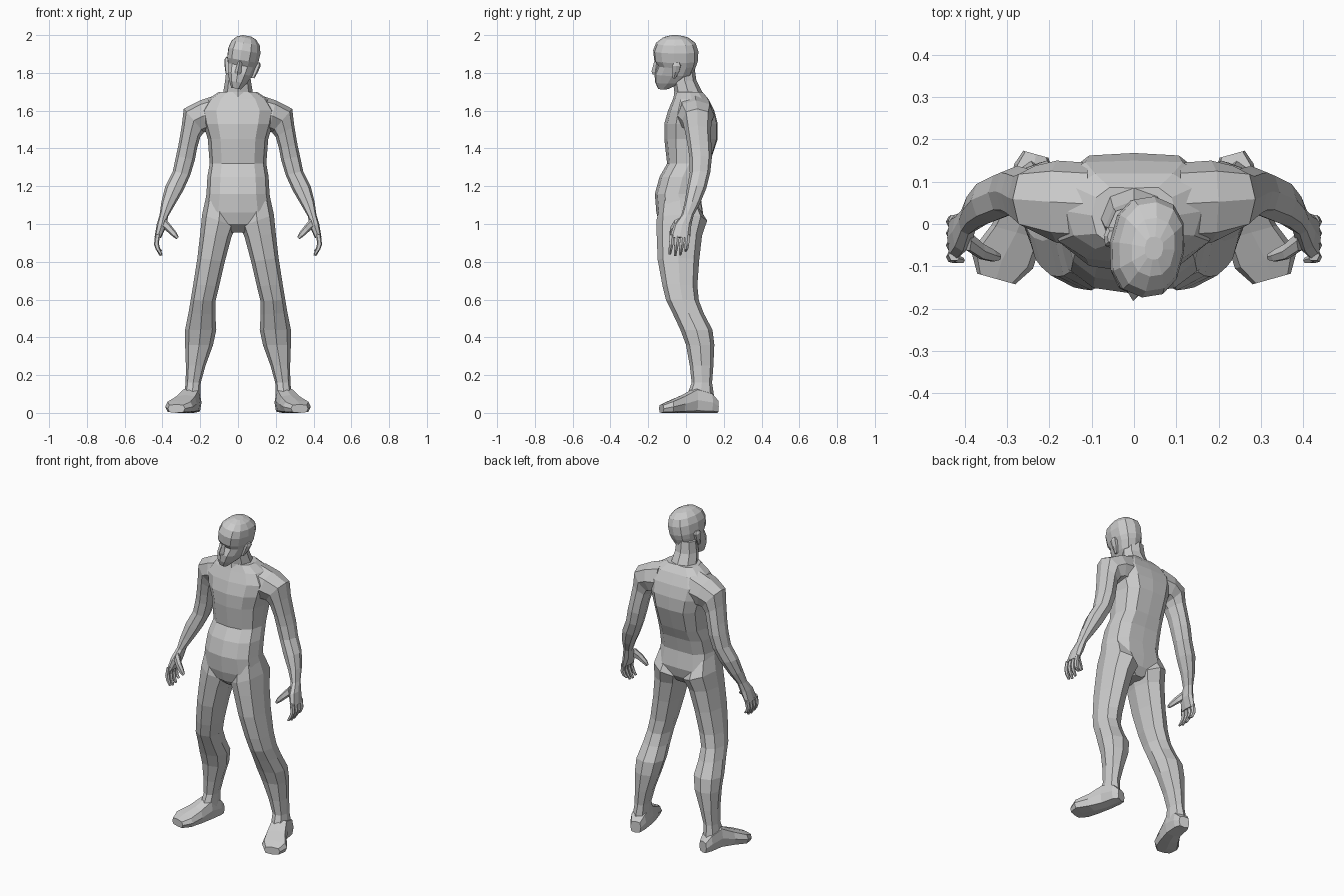
import bpy, bmesh
from math import cos, sin, pi, radians
from mathutils import Vector, Matrix


def ring(c, u, v, n, p):
    """Rounded-box cross-section around c with half-axes u and v."""
    pts = []
    for i in range(n):
        a = 2 * pi * i / n
        ca, sa = round(cos(a), 6), round(sin(a), 6)
        k = abs(ca) ** p * (1 if ca >= 0 else -1)
        m = abs(sa) ** p * (1 if sa >= 0 else -1)
        pts.append(c + u * k + v * m)
    return pts


def section(xa, za, xb, zb, y0, y1):
    """Section spanning two points of the front view and a depth range."""
    c = Vector(((xa + xb) / 2, (y0 + y1) / 2, (za + zb) / 2))
    u = Vector(((xa - xb) / 2, 0, (za - zb) / 2))
    return c, u, Vector((0, (y1 - y0) / 2, 0))


def level(z, w, y0, y1):
    return section(w, z, -w, z, y0, y1)


def loft(name, sections, n=8, p=0.85, mirror=False, groove=0.0):
    bm = bmesh.new()
    loops = [[bm.verts.new(q) for q in ring(*s, n, p)] for s in sections]
    for a, b in zip(loops, loops[1:]):
        for i in range(n):
            j = (i + 1) % n
            bm.faces.new((a[i], a[j], b[j], b[i]))
    bm.faces.new(loops[0])
    bm.faces.new(loops[-1])
    for lp in loops:                      # spine furrow
        lp[n // 4].co.y -= groove
    bmesh.ops.recalc_face_normals(bm, faces=bm.faces)
    me = bpy.data.meshes.new(name)
    bm.to_mesh(me)
    bm.free()
    ob = bpy.data.objects.new(name, me)
    bpy.context.collection.objects.link(ob)
    if mirror:
        ob.modifiers.new("Mirror", 'MIRROR')
    return ob


# Torso from crotch to neck base
loft("torso", [level(*s) for s in [
    (0.955, 0.04, -0.09, 0.05), (1.0, 0.14, -0.14, 0.085),
    (1.06, 0.183, -0.157, 0.10), (1.16, 0.167, -0.165, 0.085),
    (1.25, 0.162, -0.14, 0.105), (1.32, 0.15, -0.10, 0.135),
    (1.45, 0.16, -0.115, 0.178), (1.53, 0.185, -0.115, 0.178),
    (1.60, 0.20, -0.095, 0.16), (1.66, 0.16, -0.07, 0.13),
    (1.70, 0.10, -0.055, 0.095)]], n=12, p=0.8, groove=0.01)

# Neck
loft("neck", [level(*s) for s in [
    (1.64, 0.10, -0.07, 0.12), (1.70, 0.078, -0.062, 0.085),
    (1.76, 0.068, -0.07, 0.055), (1.83, 0.06, -0.06, 0.045)]], n=8, p=0.95)

# Legs
loft("leg", [section(*s) for s in [
    (0.17, 1.14, 0.02, 1.03, -0.14, 0.07),
    (0.19, 1.05, 0.012, 0.985, -0.157, 0.112),
    (0.20, 0.95, 0.035, 0.93, -0.155, 0.085),
    (0.215, 0.82, 0.07, 0.80, -0.15, 0.07),
    (0.237, 0.68, 0.10, 0.67, -0.125, 0.06),
    (0.25, 0.60, 0.12, 0.59, -0.105, 0.068),
    (0.262, 0.53, 0.12, 0.52, -0.07, 0.095),
    (0.28, 0.44, 0.115, 0.44, -0.03, 0.14),
    (0.28, 0.36, 0.132, 0.36, 0.0, 0.15),
    (0.276, 0.25, 0.172, 0.25, 0.02, 0.145),
    (0.277, 0.16, 0.197, 0.16, 0.03, 0.138),
    (0.288, 0.08, 0.20, 0.08, 0.0, 0.15)]], mirror=True)

# Feet: centre x, y, half width, height at each station
loft("foot", [(Vector((x, y, h / 2)), Vector((w, 0.28 * w, 0)), Vector((0, 0, h / 2)))
              for x, y, w, h in [
    (0.232, 0.165, 0.03, 0.07), (0.238, 0.13, 0.045, 0.11),
    (0.25, 0.05, 0.05, 0.135), (0.278, -0.02, 0.06, 0.095),
    (0.312, -0.085, 0.073, 0.065), (0.326, -0.13, 0.045, 0.045)]],
     p=0.55, mirror=True)

# Arms and palms
loft("arm", [section(*s) for s in [
    (0.11, 1.685, 0.11, 1.48, -0.05, 0.145),
    (0.20, 1.655, 0.165, 1.49, -0.045, 0.15),
    (0.287, 1.61, 0.18, 1.485, -0.02, 0.138),
    (0.298, 1.52, 0.20, 1.46, -0.005, 0.13),
    (0.315, 1.42, 0.217, 1.40, 0.01, 0.135),
    (0.328, 1.36, 0.228, 1.34, 0.018, 0.137),
    (0.345, 1.28, 0.252, 1.26, 0.02, 0.128),
    (0.385, 1.20, 0.288, 1.18, 0.005, 0.108),
    (0.405, 1.12, 0.335, 1.10, -0.008, 0.075),
    (0.415, 1.05, 0.37, 1.04, -0.025, 0.04),
    (0.43, 1.0, 0.38, 0.985, -0.065, 0.028),
    (0.442, 0.93, 0.408, 0.925, -0.088, 0.022)]], mirror=True)

# Fingers
for i, (y, tip) in enumerate([(-0.074, 0.84), (-0.046, 0.832), (-0.018, 0.836), (0.009, 0.855)]):
    path = [(0.425, 0.945, 0.014), (0.432, 0.895, 0.013),
            (0.424, 0.868, 0.011), (0.407, tip, 0.007)]
    loft(f"finger_{i + 1}", [
        section(x + r, z - r * 0.3, x - r, z + r * 0.3, y - k * 0.004 - r, y - k * 0.004 + r)
        for k, (x, z, r) in enumerate(path)], n=6, mirror=True)

# Thumbs
loft("thumb", [section(*s) for s in [
    (0.40, 0.98, 0.385, 1.03, -0.065, -0.015),
    (0.37, 0.955, 0.352, 0.99, -0.085, -0.045),
    (0.345, 0.933, 0.325, 0.955, -0.09, -0.06),
    (0.326, 0.92, 0.314, 0.932, -0.086, -0.07)]], n=6, mirror=True)

# Head, tilted to one side and slightly turned
head_parts = [loft("head", [level(*s) for s in [
    (1.715, 0.026, -0.15, -0.09), (1.75, 0.048, -0.165, -0.02),
    (1.795, 0.066, -0.168, 0.035), (1.84, 0.076, -0.15, 0.055),
    (1.868, 0.084, -0.17, 0.064), (1.92, 0.087, -0.175, 0.066),
    (1.96, 0.077, -0.16, 0.052), (1.988, 0.052, -0.125, 0.015),
    (2.0, 0.022, -0.085, -0.03)]], n=12, p=0.85)]
head_parts.append(loft("nose", [level(*s) for s in [
    (1.79, 0.017, -0.178, -0.14), (1.805, 0.017, -0.184, -0.14),
    (1.865, 0.010, -0.168, -0.14)]], n=4, p=1))
head_parts.append(loft("ear", [section(*s) for s in [
    (0.078, 1.785, 0.06, 1.785, -0.065, -0.045),
    (0.09, 1.82, 0.065, 1.82, -0.065, -0.025),
    (0.098, 1.855, 0.07, 1.855, -0.065, -0.015),
    (0.092, 1.872, 0.075, 1.872, -0.055, -0.025)]], n=6, mirror=True))
pivot = Vector((0.003, -0.06, 1.73))
tilt = (Matrix.Translation(pivot) @ Matrix.Rotation(radians(10), 4, 'Y')
        @ Matrix.Rotation(radians(-7), 4, 'Z') @ Matrix.Translation(-pivot))
for ob in head_parts:
    ob.matrix_world = tilt
